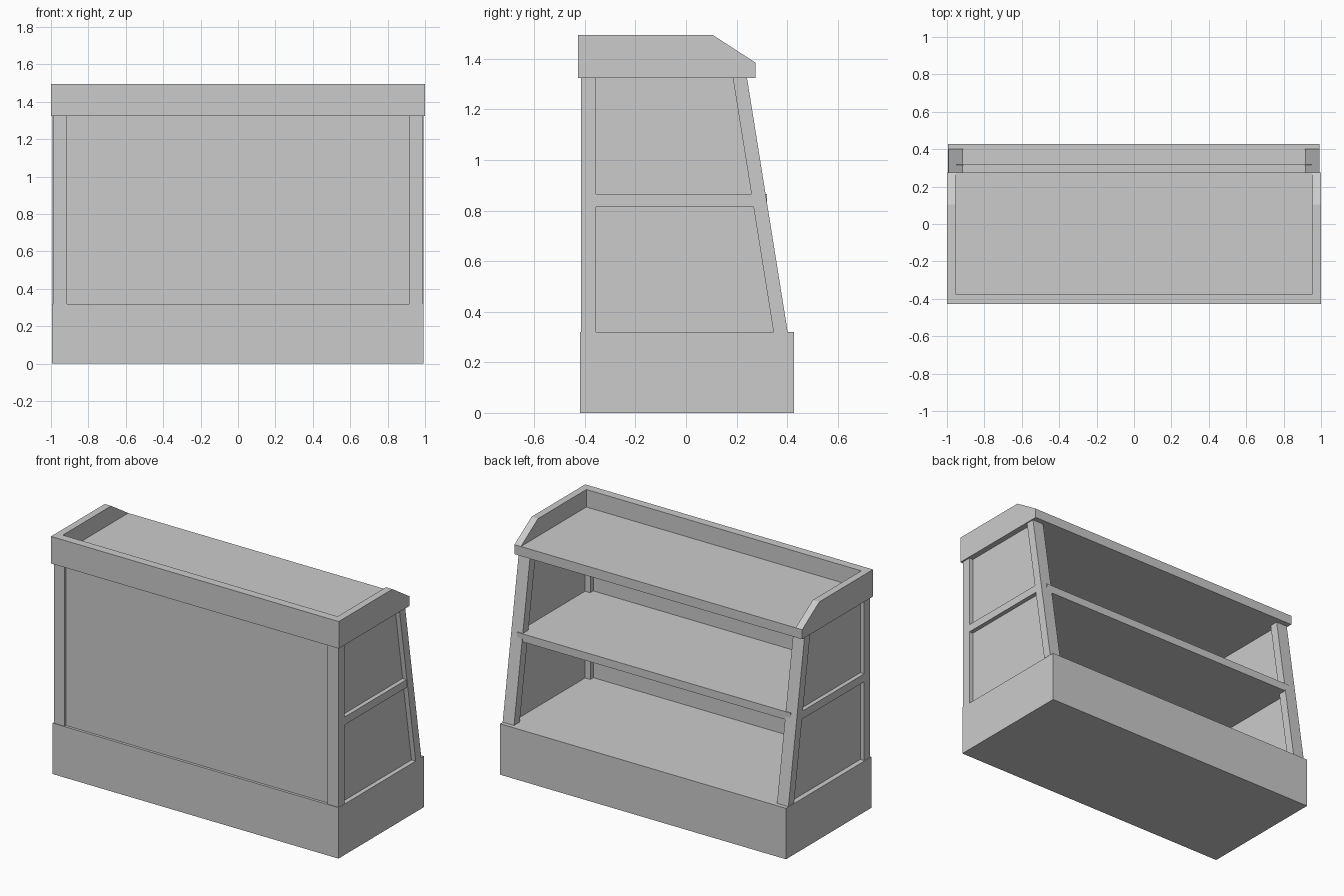
import bpy, bmesh

if "Cube" in bpy.data.objects:
    bpy.data.objects.remove(bpy.data.objects["Cube"])


def prism(name, x0, x1, profile):
    """Extrude a (y, z) outline along x."""
    bm = bmesh.new()
    face = bm.faces.new([bm.verts.new((x0, y, z)) for y, z in profile])
    ext = bmesh.ops.extrude_face_region(bm, geom=[face])
    verts = [v for v in ext["geom"] if isinstance(v, bmesh.types.BMVert)]
    bmesh.ops.translate(bm, verts=verts, vec=(x1 - x0, 0, 0))
    bmesh.ops.recalc_face_normals(bm, faces=bm.faces)
    mesh = bpy.data.meshes.new(name)
    bm.to_mesh(mesh)
    bm.free()
    obj = bpy.data.objects.new(name, mesh)
    bpy.context.collection.objects.link(obj)
    return obj


def box(name, x0, x1, y0, y1, z0, z1):
    return prism(name, x0, x1, [(y0, z0), (y1, z0), (y1, z1), (y0, z1)])


def pair(name, x0, x1, profile):
    """Matching parts on the right and left sides."""
    prism("right_" + name, x0, x1, profile)
    prism("left_" + name, -x1, -x0, profile)


def slope(z, inset=0.0):
    """Point on the leaning edge of the open side."""
    return (0.402 - inset - (z - BASE) * 0.16, z)


BASE, UNDER, FLOOR, TOP = 0.32, 1.325, 1.385, 1.495
RAIL_LOW, RAIL_HIGH = 0.815, 0.865
POST_IN, POST_OUT = 0.914, 0.993
BACK, POST_Y = -0.415, -0.355

# Plinth
box("plinth", -0.995, 0.992, -0.419, 0.428, 0, BASE)

# Upright posts, leaning posts and middle rails of the side frames
pair("back_post", POST_IN, 0.99,
     [(BACK, BASE), (POST_Y, BASE), (POST_Y, UNDER), (BACK, UNDER)])
pair("leaning_post", POST_IN, POST_OUT,
     [slope(BASE, 0.056), slope(BASE), slope(UNDER), slope(UNDER, 0.056)])
pair("side_rail", POST_IN, 0.99,
     [(POST_Y, RAIL_LOW), slope(RAIL_LOW, 0.056),
      slope(RAIL_HIGH, 0.056), (POST_Y, RAIL_HIGH)])

# Thin panels recessed in the side frames and in the closed face
pair("side_panel", 0.95, 0.963,
     [(-0.385, BASE), slope(BASE, 0.04), slope(UNDER, 0.04), (-0.385, UNDER)])
box("closed_panel", -0.93, 0.93, -0.402, -0.385, BASE, UNDER)

# Middle shelf
box("middle_shelf", -0.95, 0.95, -0.385, 0.32, RAIL_LOW, RAIL_HIGH)

# Top tray: floor, rear lip and two chamfered wings
box("tray_floor", -0.955, 0.955, -0.375, 0.275, UNDER, FLOOR)
box("tray_lip", -0.955, 0.955, -0.428, -0.375, UNDER, TOP)
pair("tray_wing", 0.955, 1.0,
     [(-0.428, UNDER), (0.275, UNDER), (0.275, FLOOR), (0.105, TOP), (-0.428, TOP)])
